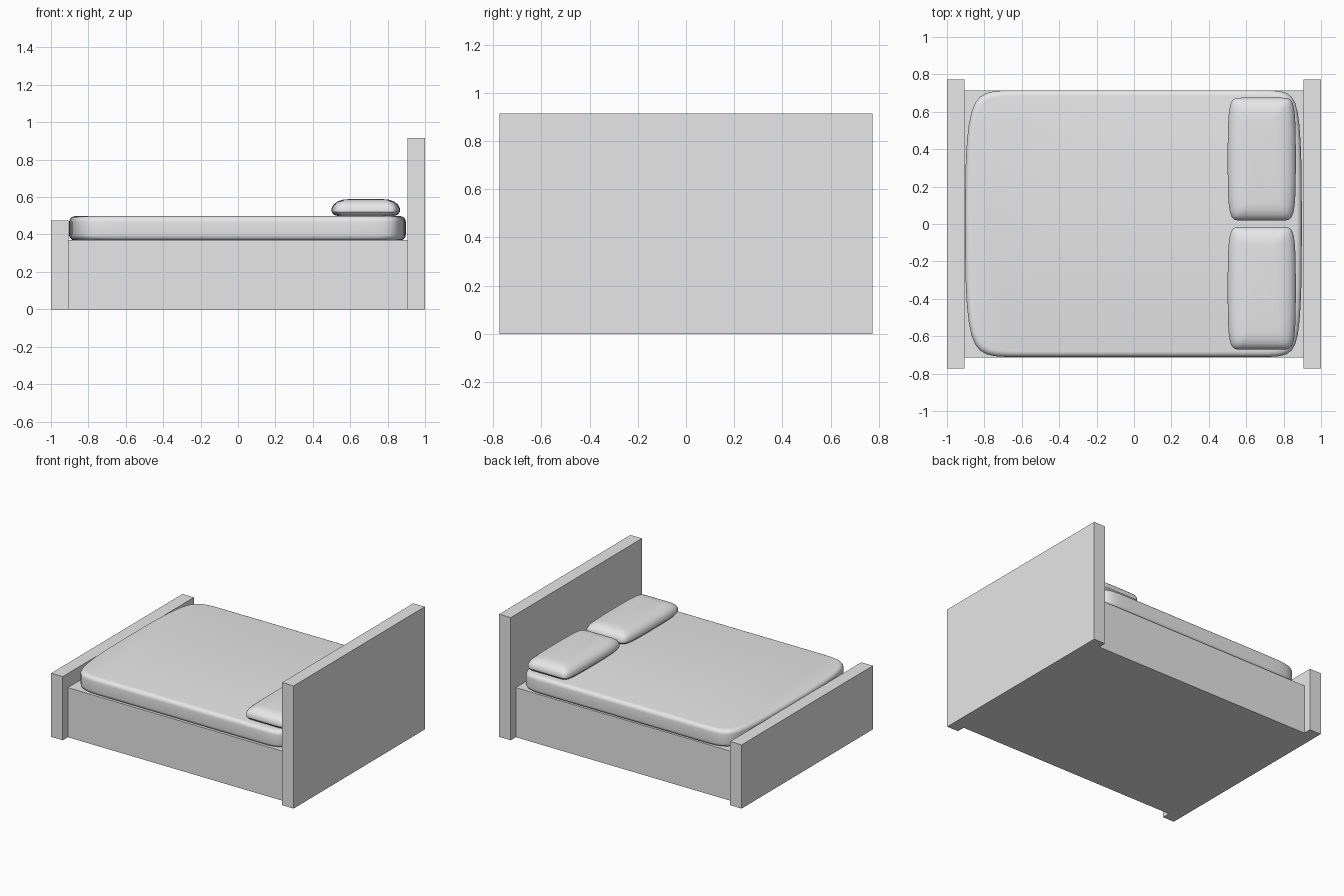
import bpy, bmesh, math
from mathutils import Vector

cube = bpy.data.objects.get("Cube")
if cube:
    bpy.data.objects.remove(cube, do_unlink=True)

grey = bpy.data.materials.new("light_grey")
grey.use_nodes = True
GREY = (0.8, 0.8, 0.8, 1)
grey.diffuse_color = GREY
grey.node_tree.nodes["Principled BSDF"].inputs["Base Color"].default_value = GREY


def add_object(name, bm):
    bmesh.ops.recalc_face_normals(bm, faces=bm.faces)
    mesh = bpy.data.meshes.new(name)
    bm.to_mesh(mesh)
    bm.free()
    mesh.materials.append(grey)
    obj = bpy.data.objects.new(name, mesh)
    bpy.context.collection.objects.link(obj)
    return obj


def box(name, x0, x1, half_y, height):
    bm = bmesh.new()
    bmesh.ops.create_cube(bm, size=1)
    for v in bm.verts:
        v.co = ((x0 + x1) / 2 + v.co.x * (x1 - x0), v.co.y * 2 * half_y, (v.co.z + 0.5) * height)
    return add_object(name, bm)


def soft_outline(half_x, half_y, left, right, steps=6):
    """Closed cubic B-spline: bowed ends and straight long sides."""
    xs = (-half_x, -half_x + left, 0, half_x - right, half_x)
    cage = [Vector((x, -half_y)) for x in xs] + [Vector((half_x, 0))]
    cage += [-p if left == right else Vector((p.x, half_y)) for p in
             (cage[:5] if left == right else cage[4::-1])]
    cage.append(Vector((-half_x, 0)))
    points = []
    for i in range(len(cage)):
        a, b, c, d = (cage[(i + k) % len(cage)] for k in range(4))
        for s in range(steps):
            t = s / steps
            points.append((a * (1 - t) ** 3 + b * (3 * t**3 - 6 * t * t + 4)
                           + c * (-3 * t**3 + 3 * t * t + 3 * t + 1) + d * t**3) / 6)
    return points


def cushion(name, center, half_x, half_y, outline, profile):
    """Stack inset copies of the outline; profile holds (inset, z)."""
    bm = bmesh.new()
    rings = []
    for inset, z in profile:
        sx, sy = 1 - inset / half_x, 1 - inset / half_y
        rings.append([bm.verts.new((center[0] + p.x * sx, center[1] + p.y * sy, z)) for p in outline])
    n = len(outline)
    for low, high in zip(rings, rings[1:]):
        for i in range(n):
            j = (i + 1) % n
            bm.faces.new((low[i], low[j], high[j], high[i]))
    bm.faces.new(rings[0][::-1])
    bm.faces.new(rings[-1])
    obj = add_object(name, bm)
    bpy.ops.object.select_all(action="DESELECT")
    obj.select_set(True)
    bpy.context.view_layer.objects.active = obj
    bpy.ops.object.shade_smooth_by_angle(angle=math.radians(35))
    return obj


# Frame
box("bed_base", -0.905, 0.905, 0.713, 0.37)
box("headboard", 0.905, 1.0, 0.773, 0.915)
box("footboard", -1.0, -0.905, 0.773, 0.475)

# Mattress with rolled top and bottom edges
radius, bottom, top = 0.03, 0.368, 0.498
arc = [math.radians(a) for a in range(0, 91, 18)]
roll = [(radius * (1 - math.sin(a)), radius * (1 - math.cos(a))) for a in arc]
profile = [(i, bottom + h) for i, h in roll] + [(i, top - h) for i, h in reversed(roll)]
cushion("mattress", (-0.003, 0.002), 0.9, 0.713,
        soft_outline(0.9, 0.713, 0.2, 0.13), profile)

# Pillows
pillow_profile = [(0.04, 0.496), (0.012, 0.505), (0, 0.52), (0, 0.54), (0.01, 0.56),
                  (0.03, 0.576), (0.06, 0.586), (0.1, 0.59)]
for side, y in (("left", 0.347), ("right", -0.343)):
    hx, hy = 0.182, 0.328
    cushion(side + "_pillow", (0.683, y), hx, hy,
            soft_outline(hx, hy, 0.06, 0.06), pillow_profile)
